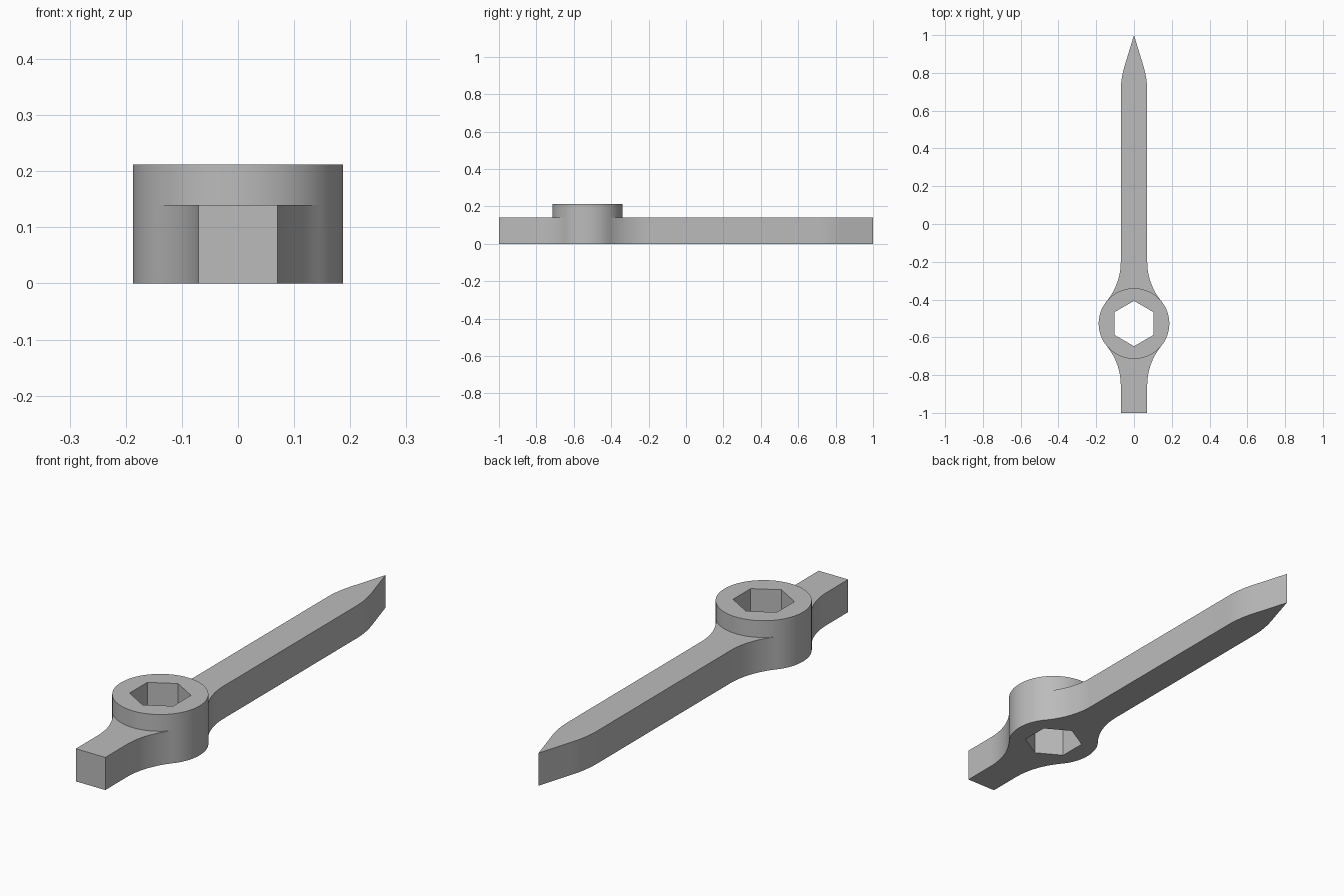
import bpy, bmesh
from math import sin, cos, pi, radians, atan2, hypot
from mathutils import Vector

if "Cube" in bpy.data.objects:
    bpy.data.objects.remove(bpy.data.objects["Cube"])

HUB_Y, HUB_R, HUB_H = -0.527, 0.187, 0.212
HALF_W, BAR_H, HEX_R = 0.07, 0.14, 0.12
FILLET_DY = 0.327            # hub centre to start of the fillet along the bar
TIP_BEND = 0.77              # where the straight side and tip slope would meet


def arc(cx, cy, r, a0, a1, n):
    return [(cx + r * cos(a0 + (a1 - a0) * i / n),
             cy + r * sin(a0 + (a1 - a0) * i / n)) for i in range(n + 1)]


# Fillet tangent to both the bar side and the hub
fillet_r = (HALF_W**2 + FILLET_DY**2 - HUB_R**2) / (2 * (HUB_R - HALF_W))
fillet_x = HALF_W + fillet_r
join = atan2(FILLET_DY, fillet_x)

# Half outline curves, ordered from the point towards the square end
slope = atan2(HALF_W, 1 - TIP_BEND)
tip_r = 0.07 / (sin(slope / 2) / cos(slope / 2))
tip_curve = arc(HALF_W - tip_r, TIP_BEND - 0.07, tip_r, slope, 0, 10)
upper_fillet = arc(fillet_x, HUB_Y + FILLET_DY, fillet_r, pi, pi + join, 16)
lower_fillet = arc(fillet_x, HUB_Y - FILLET_DY, fillet_r, pi - join, pi, 16)
hub_back = arc(0, HUB_Y, HUB_R, pi / 2, join, 14)
hub_side = arc(0, HUB_Y, HUB_R, join, -join, 20)
hub_front = arc(0, HUB_Y, HUB_R, -join, -pi / 2, 14)
hex_half = arc(0, HUB_Y, HEX_R, -pi / 2, pi / 2, 3)

long_arm = [(0, 1)] + tip_curve + upper_fillet
short_arm = lower_fillet + [(HALF_W, -1), (0, -1)]
outline = long_arm + hub_side[1:-1] + short_arm
hub_half = hub_back + hub_side[1:] + hub_front[1:]

bm = bmesh.new()


def cap(points, z):
    bm.faces.new([bm.verts.new((x, y, z)) for x, y in points])


def wall(points, z0, z1):
    for (ax, ay), (bx, by) in zip(points, points[1:]):
        bm.faces.new([bm.verts.new(p) for p in
                      ((ax, ay, z0), (bx, by, z0), (bx, by, z1), (ax, ay, z1))])


# Underside, arm tops and hub rim
cap(outline + hex_half, 0)
cap(long_arm + hub_back[-2::-1], BAR_H)
cap(short_arm + hub_front[:0:-1], BAR_H)
cap(hub_half + hex_half, HUB_H)

# Outer sides, raised collar and hexagonal socket
wall(outline, 0, BAR_H)
wall(hub_half, BAR_H, HUB_H)
wall(hex_half, 0, HUB_H)

# Weld, then mirror to the other side
bmesh.ops.remove_doubles(bm, verts=bm.verts, dist=1e-5)
bmesh.ops.mirror(bm, geom=bm.verts[:] + bm.edges[:] + bm.faces[:],
                 axis='X', merge_dist=1e-5)
bmesh.ops.remove_doubles(bm, verts=bm.verts, dist=1e-5)
bmesh.ops.recalc_face_normals(bm, faces=bm.faces)

mesh = bpy.data.meshes.new("pointer_arm")
bm.to_mesh(mesh)
bm.free()
pointer = bpy.data.objects.new("pointer_arm", mesh)
bpy.context.collection.objects.link(pointer)

# Plain grey
grey = bpy.data.materials.new("plain_grey")
grey.use_nodes = True
colour = (0.5, 0.5, 0.5, 1)
grey.diffuse_color = colour
grey.node_tree.nodes["Principled BSDF"].inputs["Base Color"].default_value = colour
mesh.materials.append(grey)

bpy.ops.object.select_all(action='DESELECT')
pointer.select_set(True)
bpy.context.view_layer.objects.active = pointer
bpy.ops.object.shade_smooth_by_angle(angle=radians(25))
